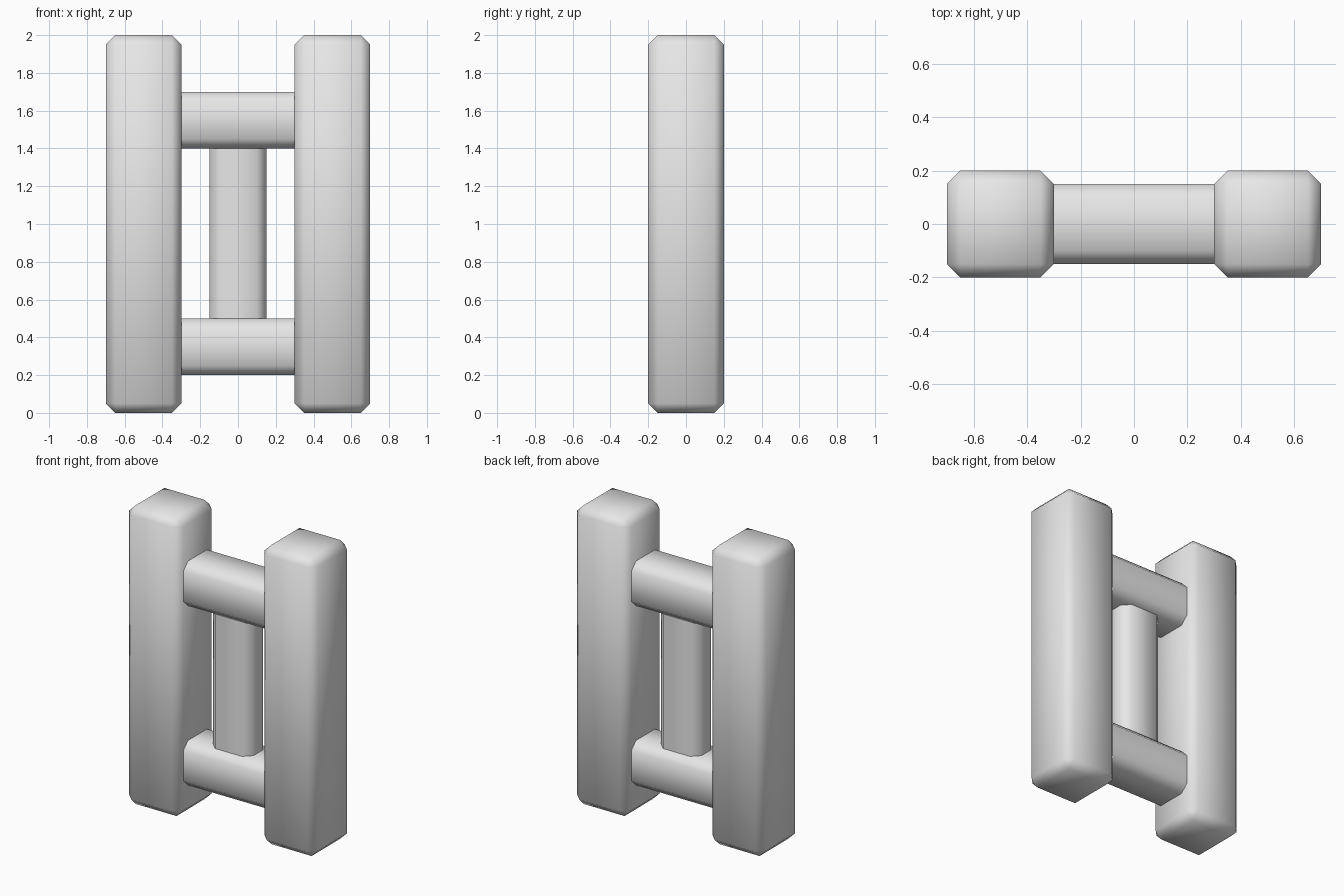
import bpy

cube = bpy.data.objects.get("Cube")
if cube:
    bpy.data.objects.remove(cube, do_unlink=True)

CHAMFER = 0.05

# Single plain grey
grey = bpy.data.materials.new("plain_grey")
grey.use_nodes = True
colour = (0.8, 0.8, 0.8, 1.0)
grey.diffuse_color = colour
grey.node_tree.nodes["Principled BSDF"].inputs["Base Color"].default_value = colour


def chamfered_block(name, centre, size, along=None):
    """Smooth block, chamfered on every edge or only on those along one axis."""
    bpy.ops.mesh.primitive_cube_add(size=1, location=centre)
    block = bpy.context.object
    block.name = name
    mesh = block.data
    for v in mesh.vertices:
        v.co = [c * s for c, s in zip(v.co, size)]

    # Mark which edges receive the chamfer
    weight = mesh.attributes.new("bevel_weight_edge", 'FLOAT', 'EDGE')
    for edge in mesh.edges:
        a, b = (mesh.vertices[i].co for i in edge.vertices)
        chosen = along is None or abs((a - b)[along]) > CHAMFER
        weight.data[edge.index].value = 1.0 if chosen else 0.0
    bevel = block.modifiers.new("chamfer", 'BEVEL')
    bevel.limit_method = 'WEIGHT'
    bevel.width = CHAMFER
    bevel.segments = 1
    bpy.ops.object.modifier_apply(modifier=bevel.name)

    # Round the shading across the chamfers, keep square cut ends crisp
    bpy.ops.object.shade_smooth_by_angle(angle=1.2)
    mesh.materials.append(grey)
    return block


# Upright posts
for side, x in (("left", 0.5), ("right", -0.5)):
    chamfered_block(side + "_post", (x, 0, 1), (0.4, 0.4, 2))

# Cross rails, let slightly into the posts
for level, z in (("lower", 0.35), ("upper", 1.55)):
    chamfered_block(level + "_rail", (0, 0, z), (0.7, 0.3, 0.3), along=0)

# Central bar between the rails, let slightly into them
chamfered_block("central_bar", (0, 0, 0.95), (0.3, 0.2, 1.0), along=2)
